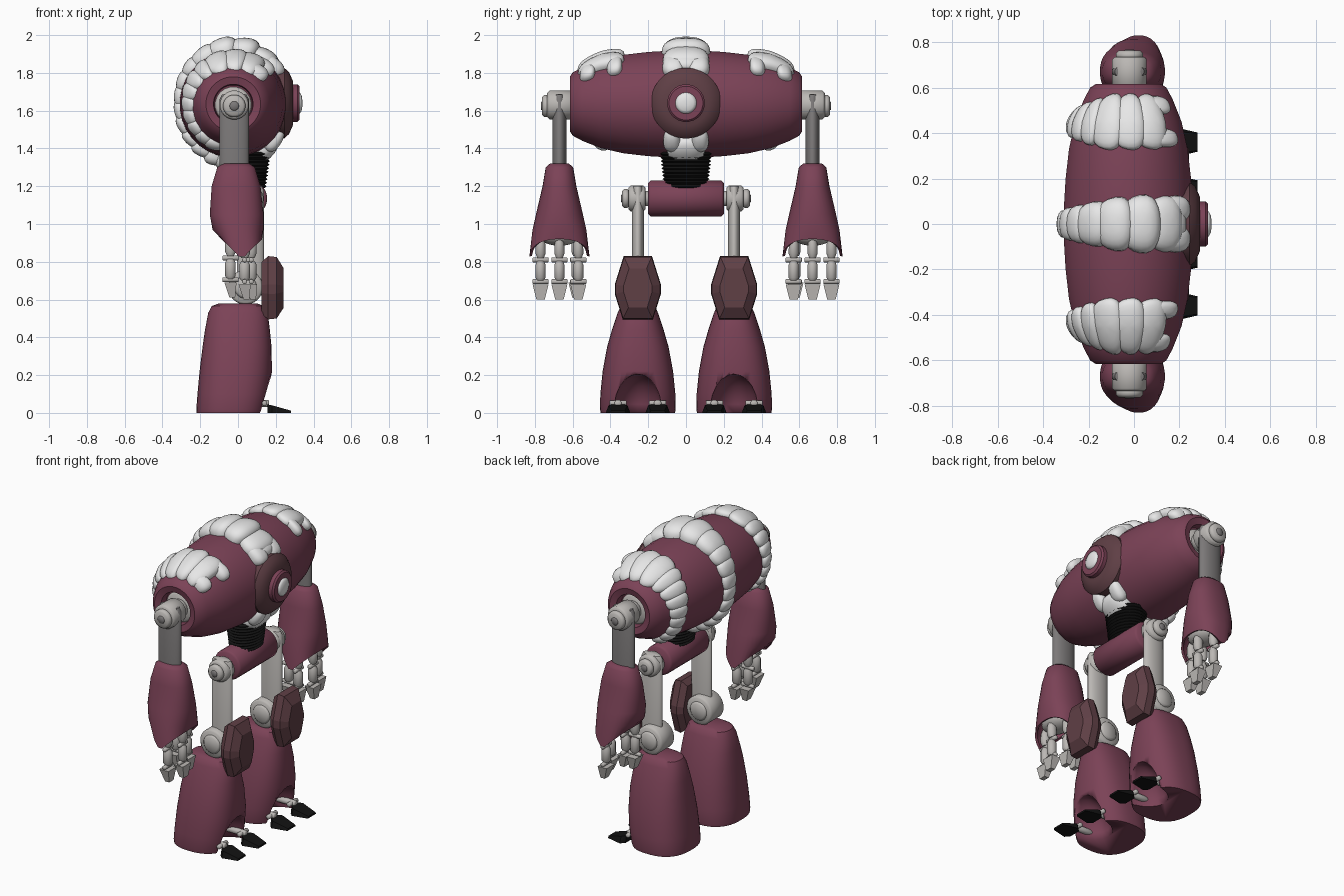
import bpy, bmesh, math
from mathutils import Vector

if "Cube" in bpy.data.objects:
    bpy.data.objects.remove(bpy.data.objects["Cube"])


def material(name, r, g, b):
    m = bpy.data.materials.new(name)
    m.diffuse_color = (r, g, b, 1)
    m.use_nodes = True
    m.node_tree.nodes["Principled BSDF"].inputs["Base Color"].default_value = m.diffuse_color
    return m


MAROON = material("maroon paint", 0.20, 0.055, 0.095)
BROWN = material("dark brown plate", 0.115, 0.05, 0.06)
WHITE = material("white fur", 0.80, 0.80, 0.80)
STEEL = material("light steel", 0.50, 0.48, 0.46)
GREY = material("dark grey steel", 0.20, 0.19, 0.19)
BLACK = material("black rubber", 0.006, 0.006, 0.006)


def finish(name, bm, mat, angle=35):
    bmesh.ops.recalc_face_normals(bm, faces=bm.faces[:])
    me = bpy.data.meshes.new(name)
    bm.to_mesh(me)
    bm.free()
    me.materials.append(mat)
    if angle:
        me.polygons.foreach_set("use_smooth", [True] * len(me.polygons))
        me.set_sharp_from_angle(angle=math.radians(angle))
    ob = bpy.data.objects.new(name, me)
    bpy.context.collection.objects.link(ob)
    return ob


def loft(name, rings, mat, axis="z", n=24, power=2.0, angle=35):
    """Rings are (position, centre u, centre v, radius u, radius v, optional edge lift)."""
    bm, loops = bmesh.new(), []
    for t, cu, cv, ru, rv, *lift in rings:
        loop = []
        for i in range(n):
            a = 2 * math.pi * (i + 0.5) / n
            c, s = math.cos(a), math.sin(a)
            u = cu + ru * math.copysign(abs(c) ** (2 / power), c)
            v = cv + rv * math.copysign(abs(s) ** (2 / power), s)
            w = t + (lift[0] * abs(c) ** 0.8 if lift else 0)
            loop.append(bm.verts.new({"z": (u, v, w), "y": (u, w, v), "x": (w, u, v)}[axis]))
        loops.append(loop)
    for a, b in zip(loops, loops[1:]):
        for i in range(n):
            bm.faces.new((a[i], a[(i + 1) % n], b[(i + 1) % n], b[i]))
    bm.faces.new(loops[0])
    bm.faces.new(loops[-1])
    return finish(name, bm, mat, angle)


def disc(name, axis, t0, t1, u, v, r, mat, n=20):
    """Cylinder with a small bevel on both rims."""
    b = min(0.012, r * 0.25) * (1 if t1 > t0 else -1)
    k = r - abs(b)
    return loft(name, [(t0, u, v, k, k), (t0 + b, u, v, r, r), (t1 - b, u, v, r, r), (t1, u, v, k, k)],
                mat, axis, n, angle=50)


def ball(name, c, r, mat):
    bm = bmesh.new()
    bmesh.ops.create_uvsphere(bm, u_segments=20, v_segments=12, radius=1)
    for v in bm.verts:
        v.co = Vector(c) + Vector(v.co[i] * r[i] for i in range(3))
    return finish(name, bm, mat)


def hull(name, pts, mat):
    bm = bmesh.new()
    for p in pts:
        bm.verts.new(p)
    bmesh.ops.convex_hull(bm, input=bm.verts[:])
    return finish(name, bm, mat, 0)


def lerp(table, x):
    for (x0, y0), (x1, y1) in zip(table, table[1:]):
        if x <= x1:
            return y0 + (y1 - y0) * (max(x, x0) - x0) / (x1 - x0)
    return table[-1][1]


# Barrel body lying along y, with a recessed socket at each end
CX, CZ = -0.025, 1.635
PROFILE = [(0, .285), (.1, .283), (.2, .277), (.33, .262), (.45, .235), (.55, .195), (.60, .168), (.615, .145)]
half = [(y, r) for y, r in PROFILE] + [(.605, .105), (.56, .10)]
side = [(-y, r) for y, r in reversed(half)] + half[1:]
loft("barrel_body", [(y, CX, CZ, r, r) for y, r in side], MAROON, "y", 32)


# Fur locks: rounded scales wrapped around the barrel
def lock(name, deg, span, yc, w, h):
    bm = bmesh.new()
    bmesh.ops.create_uvsphere(bm, u_segments=24, v_segments=12, radius=1)
    for v in bm.verts:
        u, s, n = v.co
        u = math.copysign(abs(u) ** 0.8, u)
        s = math.copysign(abs(s) ** 0.8, s)
        y = yc + s * w * (1 - 0.12 * u)
        a = math.radians(deg + u * span)
        r = lerp(PROFILE, abs(y)) + h * math.copysign(abs(n) ** 0.8, n) * (1 - 0.22 * u)
        v.co = (CX + r * math.cos(a), y, CZ + r * math.sin(a))
    finish(name, bm, WHITE, 60)


WIDTH = [(30, .115), (90, .13), (130, .09), (180, .055), (255, .055), (290, .10), (330, .10)]
HEIGHT = [(30, .035), (60, .06), (90, .078), (130, .055), (180, .028), (230, .04), (270, .068), (310, .06), (330, .03)]
for d in (58, 80, 102, 122, 140, 156, 172, 188, 204, 220, 236, 252, 268, 286, 304):
    lock("crest_lock", d, 17 if d < 130 or d > 260 else 12, 0, lerp(WIDTH, d), lerp(HEIGHT, d))
for e in (-1, 1):
    lock("crest_front_tip", 46, 16, e * .066, .058, .05)
    lock("crest_lower_tip", 319, 14, e * .075, .045, .045)
lock("crest_front_centre", 50, 14, 0, .08, .05)
for s in (-1, 1):
    for d in (68, 90, 112, 132, 149, 165, 181, 197, 213, 229, 244):
        w = lerp([(60, .12), (110, .125), (150, .085), (190, .05), (250, .04)], d)
        lock("shoulder_lock", d, 18 if d < 130 else 12, s * .45, w, lerp([(60, .045), (100, .045), (150, .042), (180, .035), (250, .03)], d))
    for e in (-1, 1):
        lock("shoulder_lock_tip", 54, 17, s * .45 + e * .072, .04, .042)

# Single eye on the front of the barrel
loft("eye_plate", [(.12, 0, 1.64, .185, .185), (.245, 0, 1.64, .187, .187), (.27, 0, 1.64, .165, .165),
                   (.29, 0, 1.64, .12, .12)], BROWN, "x", 32)
loft("eye_ring", [(.26, 0, 1.64, .10, .10), (.315, 0, 1.64, .10, .10), (.325, 0, 1.64, .09, .09),
                  (.325, 0, 1.64, .062, .062)], MAROON, "x")
loft("eye_lens", [(.30, 0, 1.64, .058, .058), (.328, 0, 1.64, .056, .056), (.337, 0, 1.64, .04, .04),
                  (.341, 0, 1.64, .015, .015)], WHITE, "x", angle=60)

# Waist bellows and hip barrel
loft("waist_bellows", [(1.19 + .019 * i / 2, .06, 0, .08 + .0012 * i + .012 * (i % 2), .108 + .001 * i + .012 * (i % 2))
                       for i in range(21)], BLACK, angle=20)
disc("hip_barrel", "y", -.20, .20, .06, 1.135, .095, MAROON, 24)


# Curved wrist or finger pieces
def finger(x, y, s, top, along):
    def axle(z):
        disc("finger_axle", along, (y if along == "y" else x) - .043, (y if along == "y" else x) + .043,
             x if along == "y" else y, z, .013, STEEL, 12)
    loft("finger_upper", [(top - .085, x, y, .018, .018), (top - .06, x, y, .03, .028), (top - .01, x, y, .03, .026),
                          (top + .02, x, y, .02, .018)], STEEL, n=12)
    axle(top - .095)
    loft("finger_middle", [(top - .205, x, y, .018, .018), (top - .19, x, y, .029, .027),
                           (top - .12, x, y, .029, .027), (top - .10, x, y, .018, .018)], STEEL, n=12)
    axle(top - .21)
    hull("finger_claw", [(x + a * .032, y + b * .042, top - .225) for a in (-1, 1) for b in (-1, 1)] +
         [(x + .01 + a * .015, y + b * .022, top - .305) for a in (-1, 1) for b in (-1, 1)], STEEL)


for s in (-1, 1):
    # Shoulder joint and upper arm
    Y = s * .67
    disc("shoulder_socket", "y", s * .53, s * .572, CX, 1.63, .097, STEEL)
    disc("shoulder_shaft", "y", s * .55, s * .65, -.02, 1.63, .058, STEEL)
    loft("upper_arm", [(1.22, -.02, Y, .078, .038), (1.66, -.02, Y, .078, .038), (1.685, -.02, Y, .065, .032),
                       (1.69, -.02, Y, .04, .02)], GREY)
    disc("shoulder_cap", "y", s * .60, s * .735, -.02, 1.63, .077, STEEL)
    disc("shoulder_washer", "y", s * .72, s * .762, -.02, 1.625, .06, STEEL)
    disc("shoulder_bolt", "y", s * .75, s * .768, -.02, 1.625, .025, GREY)
    # Flared hollow forearm
    loft("forearm", [(1.32, -.01, Y, .07, .05), (1.30, -.01, Y, .10, .073), (1.20, -.01, Y, .13, .09),
                     (1.05, -.007, Y, .143, .125), (.97, 0, Y, .135, .143), (.81, .02, Y, .108, .160, .11),
                     (.815, .02, Y, .095, .146, .11), (.99, .005, Y, .10, .11)], MAROON, n=32, power=2.3, angle=50)
    ball("palm", (.02, Y, .945), (.085, .115, .06), STEEL)
    for o, x in ((-.1, .035), (0, .07), (.1, .035)):
        finger(x, Y + o, s, .905, "y")
    finger(-.04, Y - s * .09, s, .915, "x")

    # Hip joint, thigh and knee
    L = s * .255
    disc("hip_shaft", "y", s * .18, s * .30, .06, 1.135, .04, STEEL)
    loft("thigh", [(.66, .065, L, .072, .032), (1.18, .065, L, .072, .032), (1.20, .065, L, .06, .026),
                   (1.205, .065, L, .035, .015)], STEEL)
    disc("hip_cap", "y", s * .215, s * .305, .065, 1.135, .07, STEEL)
    disc("hip_washer", "y", s * .30, s * .338, .065, 1.135, .052, STEEL)
    disc("hip_bolt", "y", s * .33, s * .344, .065, 1.135, .022, GREY)
    disc("knee_drum", "y", L - .07, L + .07, .04, .665, .092, STEEL, 28)
    disc("knee_hub", "y", L - .082, L + .082, .04, .665, .06, STEEL)
    disc("knee_bracket", "x", .04, .15, L, .665, .045, STEEL)
    outline = [(.075, .17), (.122, .02), (.122, -.03), (.08, -.165)]
    hull("knee_pad", [(x, L + e * y * k, .66 + z * k) for x, k in ((.125, .82), (.16, 1), (.205, .97), (.242, .62))
                      for y, z in outline for e in (-1, 1)], BROWN)

    # Bell-shaped lower leg with a scooped front arch
    leg = loft("lower_leg", [(.58, 0, L, .10, .065), (.565, 0, L, .14, .09), (.53, 0, L, .158, .107),
                             (.44, -.003, L, .172, .137), (.35, -.005, L, .183, .163), (.22, -.012, L, .192, .187),
                             (.10, -.024, L, .191, .199), (.02, -.035, L, .186, .201), (0, -.037, L, .182, .197)],
               MAROON, n=40, power=2.5)
    scoop = ball("arch_cutter", (.17, L, -.01), (.19, .135, .215), MAROON)
    scoop.hide_render = True
    cut = leg.modifiers.new("arch", "BOOLEAN")
    cut.operation, cut.object = "DIFFERENCE", scoop
    bpy.context.view_layer.objects.active = leg
    bpy.ops.object.modifier_apply(modifier="arch")
    bpy.data.objects.remove(scoop)

    # Two toes per foot
    for e in (-1, 1):
        y = L + e * .105
        disc("toe_axle", "y", y - .045, y + .045, .14, .052, .014, STEEL, 12)
        disc("toe_link", "x", .0, .165, y, .05, .02, STEEL, 12)
        hull("toe", [(x, y + b * w, z) for x, w, z in ((.155, .04, 0), (.155, .03, .045), (.18, .065, 0),
                     (.18, .05, .04), (.28, .042, 0), (.28, .036, .012)) for b in (-1, 1)], BLACK)
